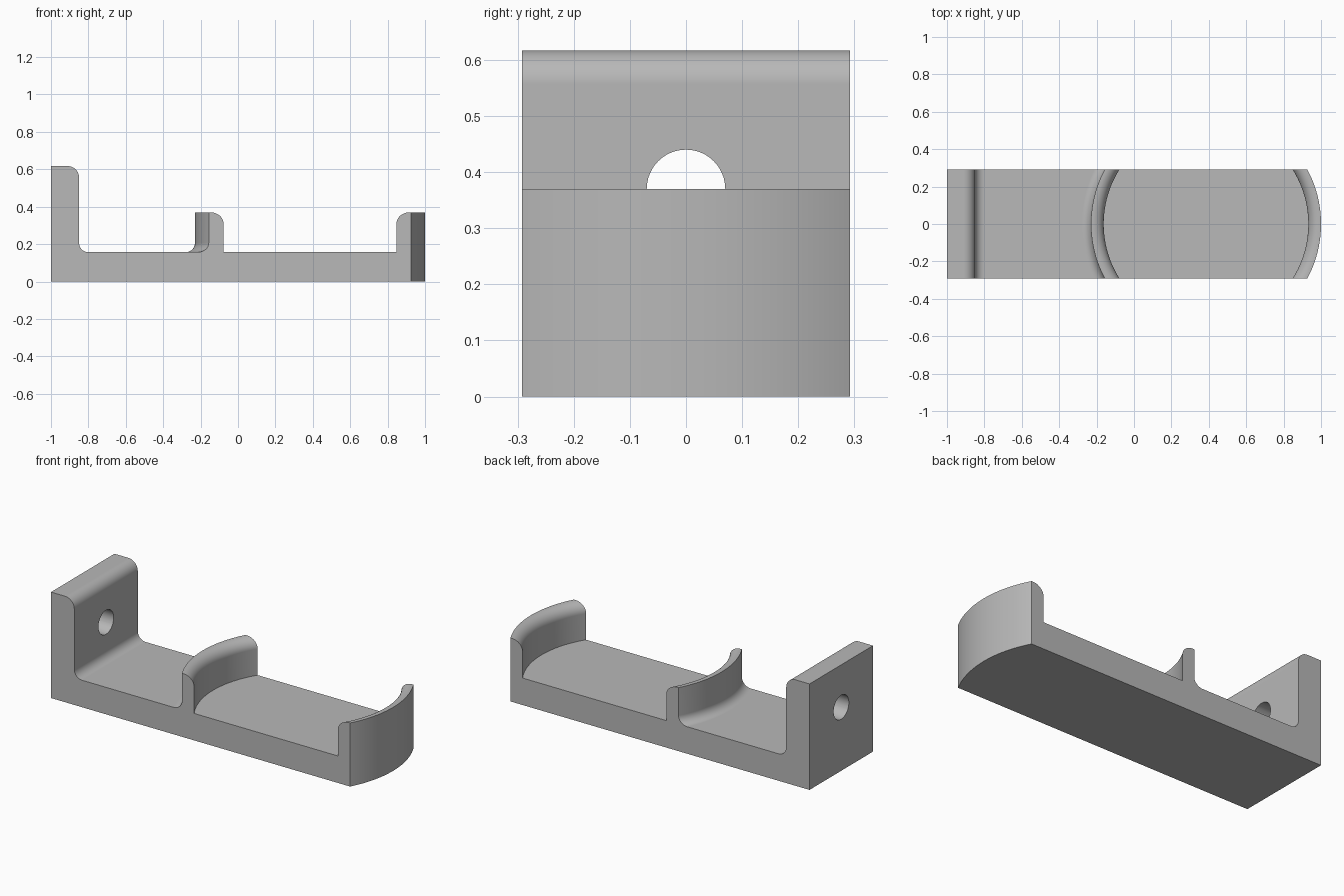
import bpy, bmesh, math

old = bpy.data.objects.get("Cube")
if old:
    bpy.data.objects.remove(old, do_unlink=True)

HALF_W = 0.292            # half depth of the bracket
FLOOR, RIM, TOP = 0.157, 0.37, 0.617
CX, R_IN, R_OUT = 0.385, 0.547, 0.615   # centre and radii of the curved lips
WALL_X = -0.85            # inner face of the upright plate
ROUND, COVE = 0.06, 0.05  # convex and concave fillet radii
STATIONS, STEPS = 48, 10

# Plain grey material
grey = bpy.data.materials.new("plain grey")
grey.use_nodes = True
colour = (0.48, 0.48, 0.48, 1)
grey.diffuse_color = colour
grey.node_tree.nodes["Principled BSDF"].inputs["Base Color"].default_value = colour


def arc(cx, cz, r, start, end):
    """Quarter fillet points, angles in degrees."""
    out = []
    for i in range(STEPS + 1):
        a = math.radians(start + (end - start) * i / STEPS)
        out.append((cx + r * math.cos(a), cz + r * math.sin(a)))
    return out


def bowed(side, points):
    """Points given as (radius, z) on the right (1) or left (-1) lip."""
    return [(side, r, z) for r, z in points]


def straight(points):
    return [(0, x, z) for x, z in points]


# Side profile, counter-clockwise from the bottom back corner
lip_round = arc(R_IN + ROUND, RIM - ROUND, ROUND, 90, 180)
profile = straight([(-1, 0)])
profile += bowed(1, [(R_OUT, 0), (R_OUT, RIM)] + lip_round + [(R_IN, FLOOR)])
profile += bowed(-1, [(R_IN, FLOOR)] + lip_round[::-1] + [(R_OUT, RIM)])
profile += bowed(-1, arc(R_OUT + COVE, FLOOR + COVE, COVE, 180, 270))
profile += straight(arc(WALL_X + COVE, FLOOR + COVE, COVE, 270, 180))
profile += straight(arc(WALL_X - ROUND, TOP - ROUND, ROUND, 0, 90))
profile += straight([(-1, TOP)])


def place(point, y):
    side, u, z = point
    x = CX + side * math.sqrt(u * u - y * y) if side else u
    return (x, y, z)


# Bracket body: profile swept across the depth
bm = bmesh.new()
rows = []
for i in range(STATIONS + 1):
    y = HALF_W * (2 * i / STATIONS - 1)
    rows.append([bm.verts.new(place(p, y)) for p in profile])
n = len(profile)
for a, b in zip(rows, rows[1:]):
    for j in range(n):
        k = (j + 1) % n
        bm.faces.new((a[j], b[j], b[k], a[k]))
bm.faces.new(rows[0])
bm.faces.new(rows[-1][::-1])
bmesh.ops.recalc_face_normals(bm, faces=bm.faces)
mesh = bpy.data.meshes.new("bracket")
bm.to_mesh(mesh)
bm.free()
mesh.materials.append(grey)
bracket = bpy.data.objects.new("bracket", mesh)
bpy.context.collection.objects.link(bracket)

# Screw hole through the upright plate
bpy.ops.mesh.primitive_cylinder_add(vertices=48, radius=0.07, depth=0.4,
                                    location=(-0.925, 0, RIM),
                                    rotation=(0, math.pi / 2, 0))
cutter = bpy.context.object
cutter.name = "hole_cutter"
cutter.hide_render = True
cutter.data.materials.append(grey)

bpy.ops.object.select_all(action='DESELECT')
bracket.select_set(True)
bpy.context.view_layer.objects.active = bracket
cut = bracket.modifiers.new("screw hole", 'BOOLEAN')
cut.operation = 'DIFFERENCE'
cut.solver = 'EXACT'
cut.object = cutter
bpy.ops.object.modifier_apply(modifier=cut.name)
bpy.data.objects.remove(cutter, do_unlink=True)

# Smooth fillets, crisp corners
bpy.ops.object.shade_smooth_by_angle(angle=math.radians(30))
weighted = bracket.modifiers.new("clean shading", 'WEIGHTED_NORMAL')
weighted.keep_sharp = True
